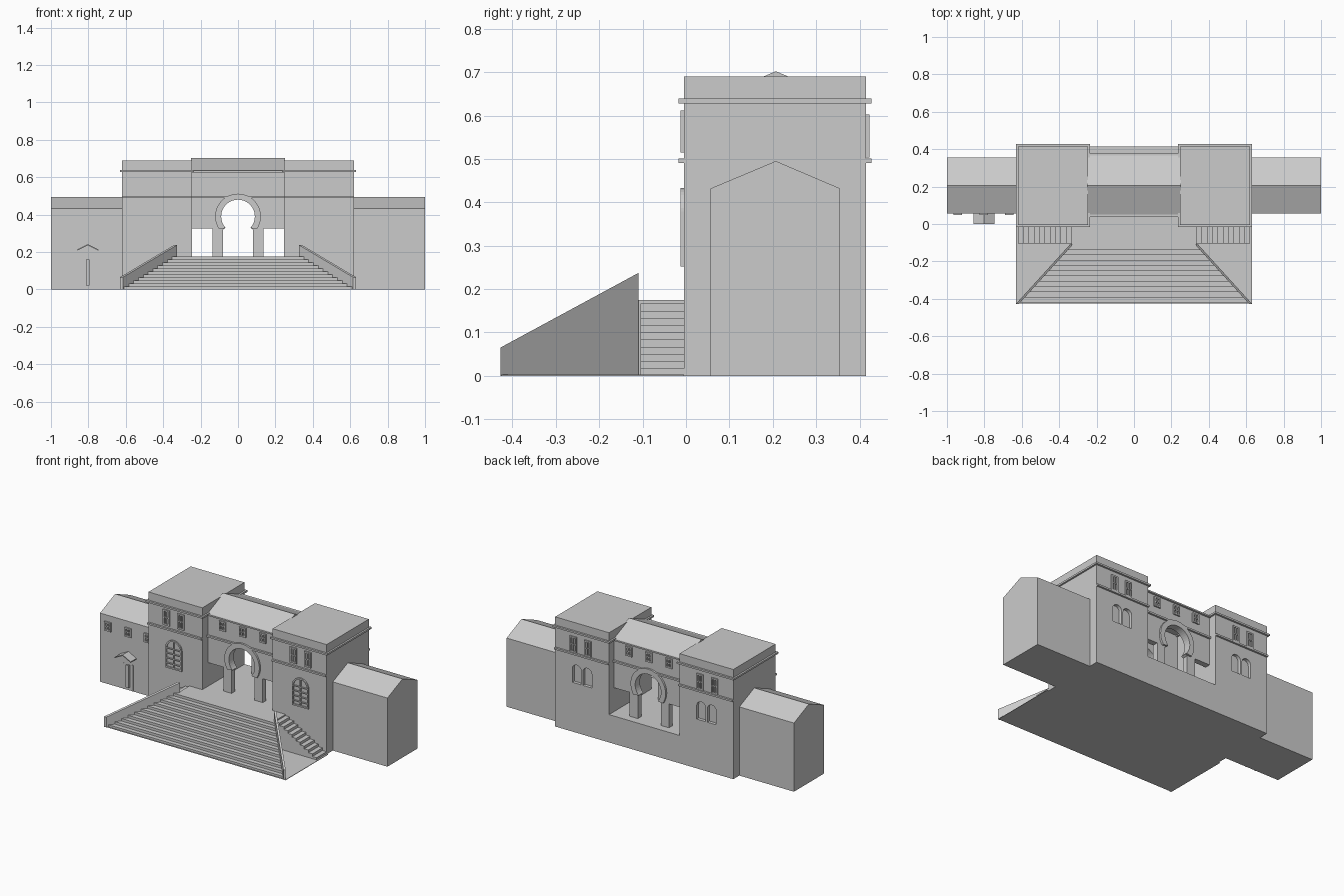
import bpy, bmesh, math
from mathutils import Vector

if "Cube" in bpy.data.objects:
    bpy.data.objects.remove(bpy.data.objects["Cube"], do_unlink=True)

stone = bpy.data.materials.new("pale_grey_stone")
stone.use_nodes = True
GREY = (0.6, 0.6, 0.6, 1)
stone.diffuse_color = GREY
stone.node_tree.nodes["Principled BSDF"].inputs["Base Color"].default_value = GREY


def prism(name, pts, axis, a, b):
    """Extrude a 2D outline along an axis: x takes (y,z), y takes (x,z), z takes (x,y)."""
    place = {"x": lambda p, t: (t, p[0], p[1]),
             "y": lambda p, t: (p[0], t, p[1]),
             "z": lambda p, t: (p[0], p[1], t)}[axis]
    bm = bmesh.new()
    face = bm.faces.new([bm.verts.new(place(p, a)) for p in pts])
    ext = bmesh.ops.extrude_face_region(bm, geom=[face])
    shift = Vector(place((0, 0), b - a))
    bmesh.ops.translate(bm, vec=shift, verts=[v for v in ext["geom"] if isinstance(v, bmesh.types.BMVert)])
    bmesh.ops.recalc_face_normals(bm, faces=bm.faces)
    mesh = bpy.data.meshes.new(name)
    bm.to_mesh(mesh)
    bm.free()
    mesh.materials.append(stone)
    obj = bpy.data.objects.new(name, mesh)
    bpy.context.collection.objects.link(obj)
    return obj


def box(name, x0, x1, y0, y1, z0, z1):
    return prism(name, [(x0, y0), (x1, y0), (x1, y1), (x0, y1)], "z", z0, z1)


def arc(cx, cz, r, a0, a1, n=16):
    angles = [math.radians(a0 + (a1 - a0) * i / n) for i in range(n + 1)]
    return [(cx + r * math.cos(t), cz + r * math.sin(t)) for t in angles]


def window(name, cx, w, z0, z1, y0, y1, rows=2, arched=False):
    """Raised frame with glazing bars; an arched one has a half-round head."""
    h, t = w / 2, 0.009
    spring = z1 - h if arched else z1
    for s in (-1, 1):
        edge = cx + s * (h - t / 2)
        box(name + "_jamb", edge - t / 2, edge + t / 2, y0, y1, z0, spring)
    box(name + "_sill", cx - h, cx + h, y0, y1, z0, z0 + t)
    box(name + "_mullion", cx - 0.003, cx + 0.003, y0, y1, z0, z1 - 0.004)
    for i in range(1, rows):
        z = z0 + (spring - z0) * i / rows
        box(name + "_bar", cx - h, cx + h, y0, y1, z - 0.003, z + 0.003)
    if arched:
        prism(name + "_arch", arc(cx, spring, h, 0, 180) + arc(cx, spring, h - t, 180, 0), "y", y0, y1)
        box(name + "_transom", cx - h, cx + h, y0, y1, spring - 0.003, spring + 0.003)
    else:
        box(name + "_head", cx - h, cx + h, y0, y1, z1 - t, z1)


def carve(obj, cutter):
    """Subtract the cutter for good and remove it."""
    mod = obj.modifiers.new("recess", "BOOLEAN")
    mod.operation, mod.solver, mod.object = "DIFFERENCE", "EXACT", cutter
    cutter.hide_render = True
    bpy.context.view_layer.update()
    result = obj.evaluated_get(bpy.context.evaluated_depsgraph_get())
    mesh = bpy.data.meshes.new_from_object(result)
    obj.modifiers.clear()
    obj.data = mesh
    bpy.data.objects.remove(cutter, do_unlink=True)


FRONT, BACK = -0.005, 0.415      # tower faces
C_FRONT, C_BACK = 0.05, 0.365    # gatehouse faces
FLOOR, EAVE, RIDGE_Y = 0.175, 0.635, 0.207
IN, OUT = 0.245, 0.62            # tower sides

# Ground plate, podium under the gate and terrace in front
box("ground_plate", -0.63, 0.63, -0.425, FRONT, 0, 0.003)
box("podium", -IN, IN, FRONT, BACK, 0, FLOOR)
box("terrace", -0.335, 0.335, -0.11, FRONT, 0, FLOOR)

# Wide front stair that narrows as it climbs
STEPS = 11
for i in range(STEPS):
    k = i / STEPS
    y, w = -0.42 + 0.31 * k, 0.622 - 0.287 * k
    prism("front_step", [(-w, y), (w, y), (0.335, -0.11), (-0.335, -0.11)], "z", 0, FLOOR * (i + 1) / STEPS)

for side, s in (("left", 1), ("right", -1)):
    # Sloping parapet beside the stair: plan outline, then tops raised by distance
    wall = prism(side + "_parapet", [(s * 0.632, -0.428), (s * 0.616, -0.428),
                                     (s * 0.327, -0.11), (s * 0.343, -0.11)], "z", 0, 0.1)
    for v in wall.data.vertices:
        if v.co.z > 0.05:
            v.co.z = 0.237 if v.co.y > -0.2 else 0.065

    # Side stair running outward along the tower
    for i in range(10):
        x0, x1 = 0.335 + 0.0285 * i, 0.335 + 0.0285 * (i + 1)
        box(side + "_side_step", *sorted((s * x0, s * x1)), -0.105, FRONT, 0, FLOOR * (10 - i) / 10.5)

    # Tower with cornice and string course
    lo, hi = sorted((s * IN, s * OUT))
    tower = box(side + "_tower", lo, hi, FRONT, BACK, 0, 0.69)
    for cx in (0.396, 0.47):
        x, r = s * cx, 0.031
        outline = [(x - r, 0.31), (x + r, 0.31)] + arc(x, 0.395, r, 0, 180, 12)
        carve(tower, prism("recess_cutter", outline, "y", BACK - 0.02, BACK + 0.05))
    box(side + "_cornice", lo - 0.011, hi + 0.011, FRONT - 0.012, BACK + 0.012, 0.628, 0.639)
    for y0, y1 in ((FRONT - 0.012, FRONT), (BACK, BACK + 0.012)):
        box(side + "_string_course", lo, hi, y0, y1, 0.49, 0.501)

    # Tower windows
    window(side + "_arched_window", s * 0.441, 0.114, 0.252, 0.433, FRONT - 0.008, FRONT, 4, True)
    for cx in (0.391, 0.492):
        window(side + "_upper_window", s * cx, 0.046, 0.515, 0.612, FRONT - 0.008, FRONT)
        window(side + "_rear_window", s * cx, 0.046, 0.503, 0.602, BACK, BACK + 0.008)

    # Gabled wing
    prism(side + "_wing", [(0.057, 0), (0.355, 0), (0.355, 0.432), (RIDGE_Y, 0.495), (0.057, 0.432)],
          "x", s * OUT, s * 1.0)

# Gatehouse walls: horseshoe arch and two side openings, all down to the floor
DOOR, LEG, POST, ARCH_Z, ARCH_R = 0.325, 0.137, 0.08, 0.39, 0.09
curve = arc(0, ARCH_Z, ARCH_R, -43, 223, 32)
outline = ([(IN, EAVE), (IN, DOOR), (LEG, DOOR), (LEG, FLOOR), (POST, FLOOR), (POST, DOOR - 0.004)]
           + curve
           + [(-POST, DOOR - 0.004), (-POST, FLOOR), (-LEG, FLOOR), (-LEG, DOOR), (-IN, DOOR), (-IN, EAVE)])
ring = curve + arc(0, ARCH_Z, 0.122, 213, -33, 32)
for side, face, d in (("front", C_FRONT, 1), ("back", C_BACK, -1)):
    prism(side + "_gate_wall", outline, "y", face, face + d * 0.035)
    y0, y1 = sorted((face, face - d * 0.012))
    prism(side + "_arch_surround", ring, "y", y0, y1)
    box(side + "_gate_cornice", -IN, IN, y0, y1, 0.626, EAVE)
    box(side + "_gate_string_course", -IN, IN, y0, y1, 0.49, 0.501)
    y0, y1 = sorted((face, face - d * 0.008))
    for cx in (-0.14, 0, 0.14):
        window(side + "_gate_window", cx, 0.046, 0.553, 0.613, y0, y1)

# Gatehouse roof
prism("gate_roof", [(C_FRONT, EAVE), (C_BACK, EAVE), (RIDGE_Y, 0.702)], "x", -0.252, 0.252)

# Right wing windows, door and gabled door canopy
for cx in (-0.943, -0.803, -0.668):
    window("wing_window", cx, 0.046, 0.335, 0.392, 0.049, 0.057)
DX = -0.803
box("wing_door", DX - 0.01, DX + 0.01, 0.045, 0.057, 0.02, 0.16)
for s in (-1, 1):
    box("door_jamb", DX + s * 0.032 - 0.003, DX + s * 0.032 + 0.003, 0.053, 0.057, 0, 0.165)
prism("door_canopy", [(DX - 0.056, 0.208), (DX, 0.236), (DX + 0.056, 0.208),
                      (DX + 0.056, 0.214), (DX, 0.243), (DX - 0.056, 0.214)], "y", 0.0, 0.057)
